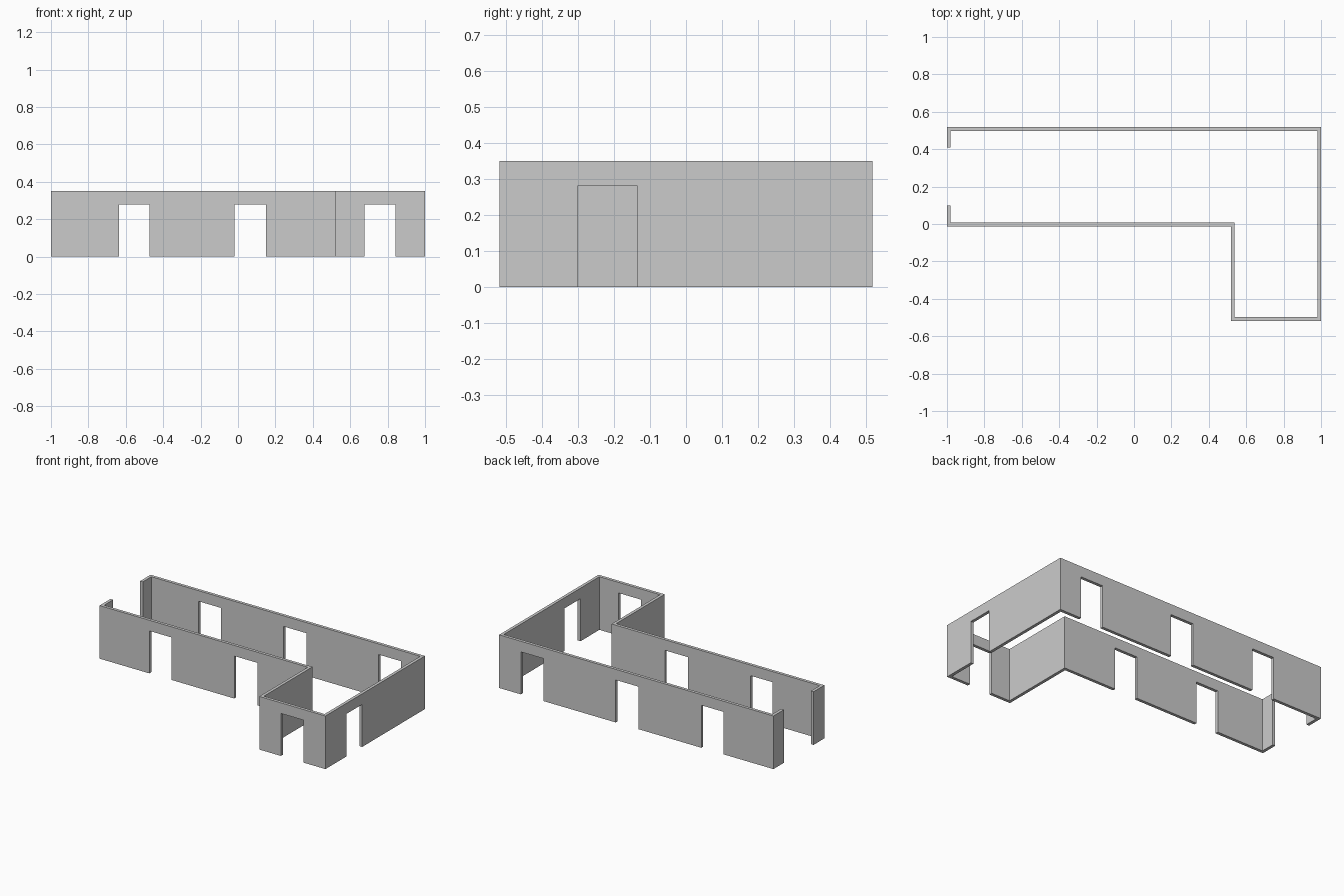
import bpy, bmesh
from mathutils import Matrix, Vector

if "Cube" in bpy.data.objects:
    bpy.data.objects.remove(bpy.data.objects["Cube"])

HEIGHT, DOOR_H, T = 0.35, 0.28, 0.02
Y = 0.518


def make_object(name, bm):
    bmesh.ops.recalc_face_normals(bm, faces=bm.faces)
    mesh = bpy.data.meshes.new(name)
    bm.to_mesh(mesh)
    bm.free()
    obj = bpy.data.objects.new(name, mesh)
    bpy.context.collection.objects.link(obj)
    return obj


def add_box(bm, lo, hi):
    lo, hi = Vector(lo), Vector(hi)
    m = Matrix.Translation((lo + hi) / 2) @ Matrix.Diagonal((*(hi - lo), 1))
    bmesh.ops.create_cube(bm, size=1, matrix=m)


# L-shaped wall plan, open at the left end, raised to full height
outer = [(-1, 0.41), (-1, Y), (1, Y), (1, -Y), (0.518, -Y),
         (0.518, -0.013), (-1, -0.013), (-1, 0.10)]
inner = [(-1 + T, 0.10), (-1 + T, 0.007), (0.518 + T, 0.007),
         (0.518 + T, -Y + T), (1 - T, -Y + T), (1 - T, Y - T),
         (-1 + T, Y - T), (-1 + T, 0.41)]
bm = bmesh.new()
plan = bm.faces.new([bm.verts.new((x, y, 0)) for x, y in outer + inner])
ext = bmesh.ops.extrude_face_region(bm, geom=[plan], use_keep_orig=True)
top = [v for v in ext["geom"] if isinstance(v, bmesh.types.BMVert)]
bmesh.ops.translate(bm, verts=top, vec=(0, 0, HEIGHT))
walls = make_object("walls", bm)

# Doorways: three pairs through front and back walls, one in the right wall
bm = bmesh.new()
for x0, x1 in [(-0.637, -0.474), (-0.018, 0.15), (0.675, 0.841)]:
    add_box(bm, (x0, -0.7, -0.1), (x1, 0.7, DOOR_H))
add_box(bm, (0.93, -0.301, -0.1), (1.1, -0.135, DOOR_H))
cutter = make_object("doorway_cutter", bm)
cutter.hide_render = True
cutter.hide_set(True)

cut = walls.modifiers.new("doorways", 'BOOLEAN')
cut.operation = 'DIFFERENCE'
cut.solver = 'EXACT'
cut.object = cutter
